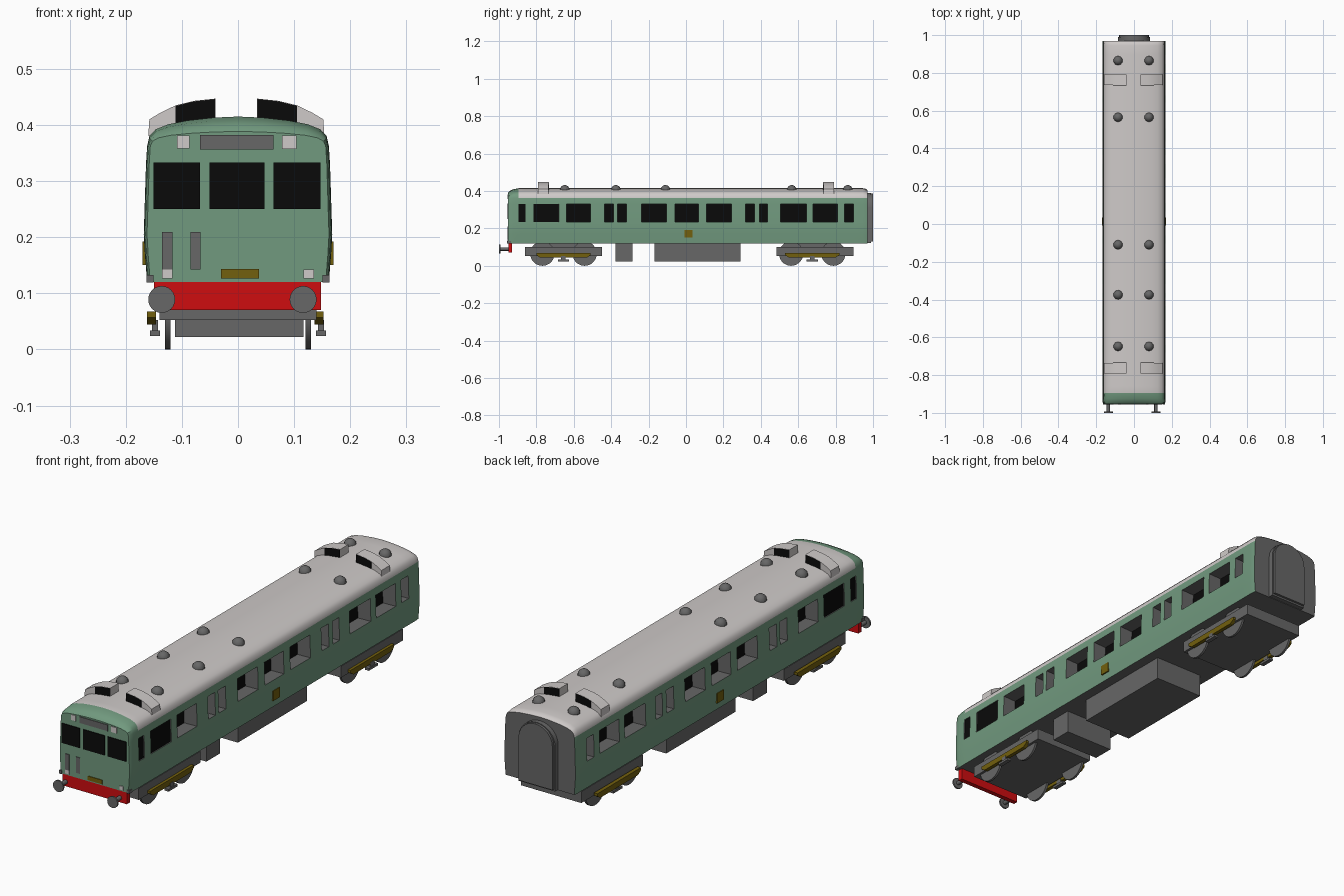
import bpy, bmesh, math
from mathutils import Matrix

if "Cube" in bpy.data.objects:
    bpy.data.objects.remove(bpy.data.objects["Cube"])


def mat(name, r, g, b):
    m = bpy.data.materials.new(name)
    m.diffuse_color = (r, g, b, 1)
    m.use_nodes = True
    m.node_tree.nodes["Principled BSDF"].inputs["Base Color"].default_value = m.diffuse_color
    return m


GREEN = mat("body green", 0.165, 0.32, 0.21)
ROOF = mat("pale grey", 0.62, 0.59, 0.58)
GREY = mat("dark grey", 0.135, 0.135, 0.135)
BLACK = mat("window black", 0.003, 0.003, 0.003)
RED = mat("beam red", 0.62, 0.004, 0.005)
OCHRE = mat("ochre", 0.17, 0.115, 0.004)


def finish(name, bm, mats, smooth=False):
    me = bpy.data.meshes.new(name)
    bm.to_mesh(me)
    bm.free()
    ob = bpy.data.objects.new(name, me)
    bpy.context.collection.objects.link(ob)
    for m in mats:
        me.materials.append(m)
    if smooth:
        bpy.ops.object.select_all(action='DESELECT')
        ob.select_set(True)
        bpy.context.view_layer.objects.active = ob
        bpy.ops.object.shade_smooth_by_angle(angle=math.radians(32))
    return ob


def box(name, x0, x1, y0, y1, z0, z1, m):
    bm = bmesh.new()
    bmesh.ops.create_cube(bm, size=1)
    bmesh.ops.scale(bm, vec=(x1 - x0, y1 - y0, z1 - z0), verts=bm.verts)
    bmesh.ops.translate(bm, vec=((x0 + x1) / 2, (y0 + y1) / 2, (z0 + z1) / 2), verts=bm.verts)
    return finish(name, bm, [m])


def prism(name, pts, a, b, m, axis='Y', smooth=False):
    """Outline (u, z) extruded from a to b along an axis."""
    bm = bmesh.new()
    place = (lambda u, t, z: (u, t, z)) if axis == 'Y' else (lambda u, t, z: (t, u, z))
    face = bm.faces.new([bm.verts.new(place(u, a, z)) for u, z in pts])
    new = bmesh.ops.extrude_face_region(bm, geom=[face])['geom']
    vs = [v for v in new if isinstance(v, bmesh.types.BMVert)]
    bmesh.ops.translate(bm, vec=place(0, b - a, 0), verts=vs)
    bmesh.ops.recalc_face_normals(bm, faces=bm.faces)
    return finish(name, bm, [m], smooth)


def disc(name, x, y, z, r, depth, axis, m, n=24):
    bm = bmesh.new()
    rot = Matrix.Rotation(math.pi / 2, 4, 'Y' if axis == 'X' else 'X')
    bmesh.ops.create_cone(bm, cap_ends=True, segments=n, radius1=r, radius2=r, depth=depth,
                          matrix=Matrix.Translation((x, y, z)) @ rot)
    return finish(name, bm, [m], True)


# Body shell: cross-sections lofted along y, with cells that match the windows
cab_windows = [(-0.895, -0.858), (-0.815, -0.68)]
saloon_windows = [(-0.64, -0.51), (-0.435, -0.388), (-0.366, -0.318), (-0.238, -0.104),
                  (-0.06, 0.067), (0.11, 0.243), (0.318, 0.366), (0.393, 0.436),
                  (0.505, 0.644), (0.68, 0.81), (0.848, 0.896)]
half = [(0.162, 0.12), (0.166, 0.17), (0.168, 0.205), (0.167, 0.235), (0.164, 0.33), (0.162, 0.362),
        (0.158, 0.38), (0.147, 0.392), (0.125, 0.401), (0.09, 0.408), (0.045, 0.413)]
section = half + [(0, 0.415)] + [(-x, z) for x, z in reversed(half)]
# y: (width factor, roof height factor)
ends = {-0.952: (0.965, 0.5), -0.944: (0.985, 0.7), -0.925: (0.995, 0.88),
        0.945: (1, 1), 0.962: (0.995, 0.93), 0.97: (0.985, 0.8)}
stations = sorted(list(ends) + [y for w in cab_windows + saloon_windows for y in w])

bm = bmesh.new()
rings = []
for y in stations:
    wx, sz = ends.get(y, (1, 1))
    rings.append([bm.verts.new((x * wx, y, z if z <= 0.362 else 0.362 + (z - 0.362) * sz))
                  for x, z in section])
n = len(section)
for a, b in zip(rings, rings[1:]):
    for i in range(n):
        bm.faces.new((a[i], a[(i + 1) % n], b[(i + 1) % n], b[i]))
bm.faces.new(rings[0])
bm.faces.new(rings[-1])
bmesh.ops.recalc_face_normals(bm, faces=bm.faces)
panes = {True: [], False: []}
for f in bm.faces:
    c = f.calc_center_median()
    if len(f.verts) > 4:
        f.material_index = 2 if c.y > 0 else 0
    elif c.z < 0.125:
        f.material_index = 2
    elif c.z > 0.362 and c.y > -0.89:
        f.material_index = 1
    elif 0.27 < c.z < 0.3 and abs(c.x) > 0.1:
        for lo, hi in cab_windows + saloon_windows:
            if abs(c.y - (lo + hi) / 2) < 0.005:
                panes[hi < -0.66].append(f)
# Cab panes lie nearly flush, saloon panes are deep set behind grey reveals
for cab, depth in ((True, -0.004), (False, -0.06)):
    rims = bmesh.ops.inset_individual(bm, faces=panes[cab], thickness=0.0005, depth=depth)['faces']
    for f in rims:
        f.material_index = 2
    for f in panes[cab]:
        f.material_index = 3
finish("carriage_body", bm, [GREEN, ROOF, GREY, BLACK], True)

# Front details as thin plates
FY = -0.952


def front_plate(name, x0, x1, z0, z1, m):
    box(name, x0, x1, FY - 0.003, FY + 0.004, z0, z1, m)


for x0, x1 in ((-0.151, -0.068), (-0.051, 0.047), (0.063, 0.147)):
    front_plate("windscreen", x0, x1, 0.25, 0.333, BLACK)
front_plate("destination_panel", -0.068, 0.063, 0.356, 0.382, GREY)
front_plate("upper_lamp", -0.109, -0.086, 0.358, 0.381, ROOF)
front_plate("upper_lamp", 0.078, 0.104, 0.357, 0.381, ROOF)
front_plate("front_plate", -0.03, 0.037, 0.126, 0.143, OCHRE)
for x in (-0.126, -0.076):
    front_plate("front_pipe", x - 0.009, x + 0.009, 0.142, 0.209, GREY)
for s in (-1, 1):
    front_plate("lower_lamp", s * 0.126 - 0.009, s * 0.126 + 0.009, 0.126, 0.142, ROOF)
    box("corner_step", s * 0.157 - 0.006, s * 0.157 + 0.006, -0.956, -0.935, 0.119, 0.133, GREY)
    box("side_plate", s * 0.166 - 0.004, s * 0.166 + 0.004, -0.008, 0.035, 0.15, 0.192, OCHRE)

# Buffer beam and buffers
box("buffer_beam", -0.15, 0.148, -0.95, -0.93, 0.07, 0.121, RED)
for x in (-0.136, 0.116):
    disc("buffer_head", x, -0.9965, 0.089, 0.024, 0.007, 'Y', GREY)
    disc("buffer_shaft", x, -0.97, 0.089, 0.009, 0.05, 'Y', GREY, 12)

# Rear gangway with an arched top
arch = [(-0.085, 0.122)] + [(-0.085 * math.cos(t), 0.31 + 0.08 * math.sin(t))
                            for t in [math.pi * i / 12 for i in range(13)]] + [(0.085, 0.122)]
prism("rear_gangway", arch, 0.965, 0.99, GREY, 'Y', True)
prism("gangway_face", [(x * 0.93, 0.13 + (z - 0.122) * 0.96) for x, z in arch], 0.985, 1.0, GREY, 'Y', True)

# Underframe boxes
box("equipment_case", -0.112, 0.117, -0.168, 0.291, 0.022, 0.121, GREY)
box("battery_case", -0.112, 0.117, -0.377, -0.286, 0.022, 0.121, GREY)

# Bogies with wheels, side bars and hangers
for yc in (-0.655, 0.69):
    box("bogie_frame", -0.14, 0.14, yc - 0.205, yc + 0.205, 0.052, 0.1, GREY)
    box("bogie_pivot", -0.1, 0.1, yc - 0.1, yc + 0.1, 0.09, 0.122, GREY)
    wc = yc - (0.0 if yc < 0 else 0.015)
    for s in (-1, 1):
        for dy in (-0.113, 0.113):
            disc("wheel", s * 0.125, wc + dy, 0.065, 0.065, 0.01, 'X', GREY, 28)
        bar = [(-0.145, 0.068), (-0.145, 0.057), (-0.125, 0.044), (0.125, 0.044), (0.145, 0.057), (0.145, 0.068)]
        xb = s * 0.149 - 0.005
        prism("bogie_side_bar", [(wc + u, z) for u, z in bar], xb - 0.008, xb + 0.008, OCHRE, 'X')
        box("bar_hanger", s * 0.148 - 0.005, s * 0.148 + 0.005, wc - 0.012, wc + 0.012, 0.028, 0.052, GREY)
        box("hanger_foot", s * 0.148 - 0.009, s * 0.148 + 0.009, wc - 0.03, wc + 0.03, 0.024, 0.034, GREY)

# Roof ventilator domes
for y in (-0.648, -0.375, -0.11, 0.565, 0.865):
    for x in (-0.084, 0.079):
        bm = bmesh.new()
        bmesh.ops.create_uvsphere(bm, u_segments=10, v_segments=8, radius=0.025,
                                  matrix=Matrix.Translation((x, y, 0.407)))
        finish("roof_ventilator", bm, [GREY], True)

# Curved roof scoops with black grilles on both ends
scoop = [(0.037, 0.405), (0.037, 0.447), (0.075, 0.443), (0.108, 0.435), (0.135, 0.422),
         (0.155, 0.41), (0.157, 0.38), (0.11, 0.395)]
grille = [(0.038, 0.406), (0.038, 0.446), (0.075, 0.442), (0.108, 0.434), (0.108, 0.398)]
for yc in (-0.763, 0.763):
    for s in (-1, 1):
        prism("roof_scoop", [(s * x - 0.003, z) for x, z in scoop], yc - 0.028, yc + 0.028, ROOF, 'Y', True)
        for e in (-1, 1):
            ye = yc + e * 0.028
            prism("scoop_grille", [(s * x - 0.003, z) for x, z in grille], ye - 0.0015, ye + 0.0015, BLACK)
